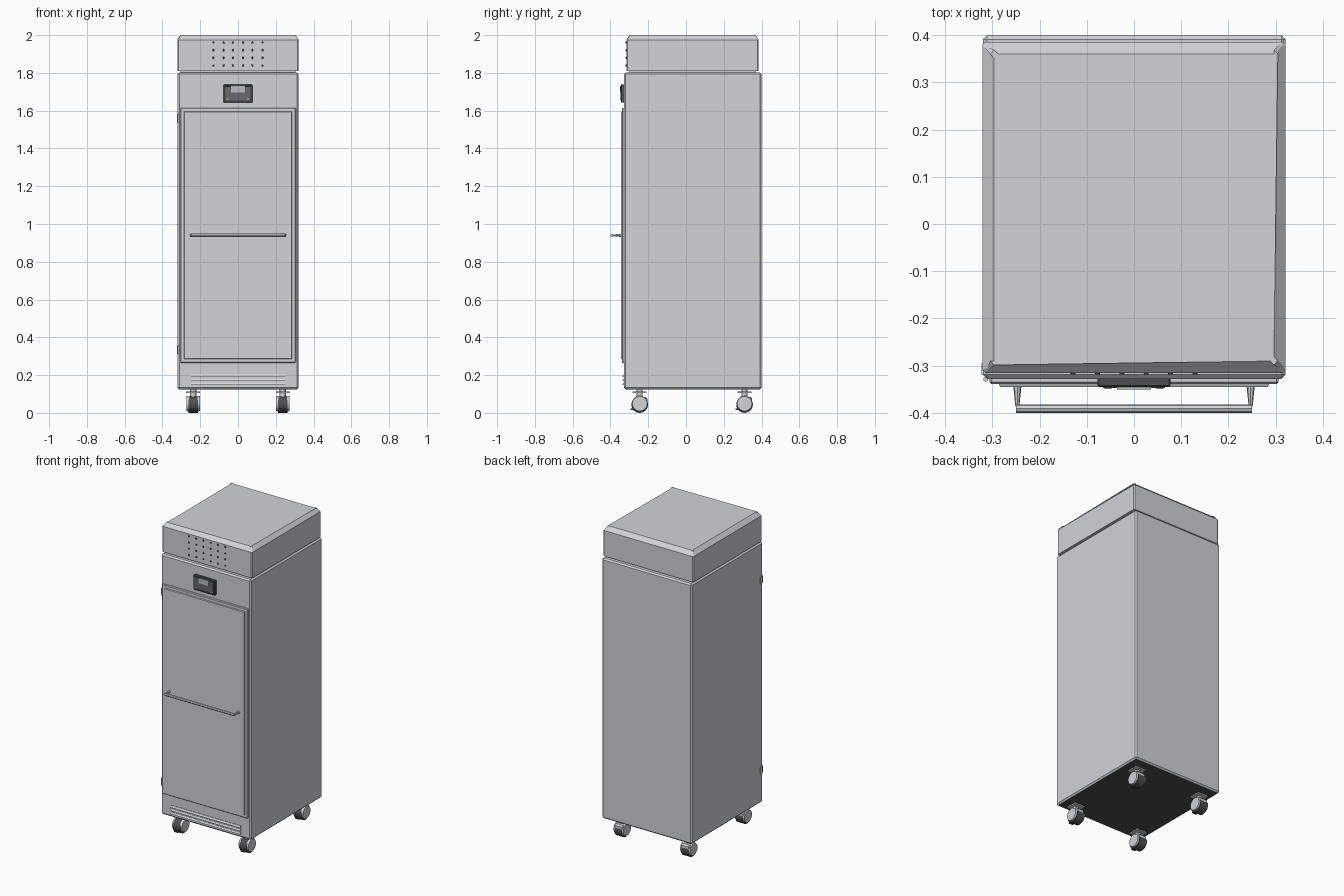
import bpy, bmesh, math
from mathutils import Matrix, Vector

cube = bpy.data.objects.get("Cube")
if cube:
    bpy.data.objects.remove(cube, do_unlink=True)


def material(name, r, g, b):
    m = bpy.data.materials.new(name)
    m.use_nodes = True
    m.diffuse_color = (r, g, b, 1)
    m.node_tree.nodes["Principled BSDF"].inputs["Base Color"].default_value = (r, g, b, 1)
    return m


STEEL = material("brushed steel", 0.64, 0.655, 0.675)
PANEL = material("panel grey", 0.14, 0.14, 0.145)
DARK = material("dark plastic", 0.075, 0.077, 0.08)
SCREEN = material("screen grey", 0.48, 0.49, 0.5)


def finish(name, bm, mat, smooth=False):
    mesh = bpy.data.meshes.new(name)
    bm.to_mesh(mesh)
    bm.free()
    mesh.materials.append(mat)
    ob = bpy.data.objects.new(name, mesh)
    bpy.context.collection.objects.link(ob)
    if smooth:
        bpy.ops.object.select_all(action='DESELECT')
        ob.select_set(True)
        bpy.context.view_layer.objects.active = ob
        bpy.ops.object.shade_smooth_by_angle(angle=math.radians(40))
    return ob


def box(name, x, y, z, mat, bevel=0.0):
    """Box from (min, max) pairs, with optional chamfered edges."""
    bm = bmesh.new()
    bmesh.ops.create_cube(bm, size=1)
    for v in bm.verts:
        v.co = [r[0] if c < 0 else r[1] for c, r in zip(v.co, (x, y, z))]
    if bevel:
        bmesh.ops.bevel(bm, geom=bm.edges[:], offset=bevel, segments=1, affect='EDGES')
    return finish(name, bm, mat)


def rod(name, a, b, r1, r2, mat, sides=16):
    """Cylinder or cone between two points."""
    a, b = Vector(a), Vector(b)
    d = b - a
    bm = bmesh.new()
    turn = d.to_track_quat('Z', 'Y').to_matrix().to_4x4()
    bmesh.ops.create_cone(bm, cap_ends=True, segments=sides, radius1=r1, radius2=r2,
                          depth=d.length, matrix=Matrix.Translation((a + b) / 2) @ turn)
    return finish(name, bm, mat, sides > 8)


def inset_front(ob, steps):
    """Inset the front face repeatedly; each step is (thickness, forward push)."""
    bm = bmesh.new()
    bm.from_mesh(ob.data)
    bm.normal_update()
    face = min(bm.faces, key=lambda f: f.calc_center_median().y)
    for width, push in steps:
        bmesh.ops.inset_region(bm, faces=[face], thickness=width, depth=0)
        for v in face.verts:
            v.co.y -= push
    bm.to_mesh(ob.data)
    bm.free()


# Cabinet with a dark underside
body = box("cabinet_body", (-0.32, 0.321), (-0.328, 0.4), (0.125, 1.802), STEEL, 0.009)
body.data.materials.append(DARK)
for p in body.data.polygons:
    if p.normal.z < -0.9:
        p.material_index = 1

# Top housing: recessed neck and cap with chamfered upper rim
box("housing_neck", (-0.305, 0.305), (-0.3, 0.37), (1.79, 1.82), STEEL)
bm = bmesh.new()
bmesh.ops.create_cube(bm, size=1)
for v in bm.verts:
    v.co = (0.642 * v.co.x, 0.035 + 0.7 * v.co.y, 1.905 + 0.19 * v.co.z)
uprights = [e for e in bm.edges if abs(e.verts[0].co.z - e.verts[1].co.z) > 0.1]
bmesh.ops.bevel(bm, geom=uprights, offset=0.006, segments=1, affect='EDGES')
rim = [e for e in bm.edges if all(v.co.z > 1.99 for v in e.verts)]
bmesh.ops.bevel(bm, geom=rim, offset=0.025, segments=1, affect='EDGES')
finish("top_housing", bm, STEEL)

# Vent studs on the housing front
for col in range(6):
    for row in range(4):
        x, z = -0.129 + col * 0.0516, 1.84 + row * 0.04
        rod("vent_stud", (x, -0.312, z), (x, -0.319, z), 0.0065, 0.005, DARK, 10)

# Door with a raised centre panel
door = box("door", (-0.306, 0.306), (-0.339, -0.322), (0.265, 1.615), STEEL, 0.004)
inset_front(door, [(0.022, 0), (0.004, 0.006)])

# Door handle
rod("handle_bar", (-0.25, -0.391, 0.94), (0.25, -0.391, 0.94), 0.009, 0.009, STEEL, 8)
for s in (-1, 1):
    rod("handle_post", (s * 0.247, -0.34, 0.94), (s * 0.247, -0.388, 0.94), 0.009, 0.004, STEEL, 8)

# Hinges
for z in (0.335, 1.56):
    box("hinge_leaf", (-0.323, -0.305), (-0.32, -0.295), (z - 0.022, z + 0.022), STEEL)
    rod("hinge_pin", (-0.314, -0.329, z - 0.022), (-0.314, -0.329, z + 0.022),
        0.005, 0.005, STEEL, 12)

# Control display with a dark frame and a lighter raised centre
display = box("control_panel", (-0.077, 0.077), (-0.345, -0.325), (1.643, 1.738), DARK, 0.003)
inset_front(display, [(0.006, 0), (0.003, -0.003)])
box("panel_face", (-0.066, 0.066), (-0.347, -0.341), (1.654, 1.727), PANEL)
box("display_screen", (-0.036, 0.036), (-0.35, -0.344), (1.697, 1.73), SCREEN)
for x in (-0.055, 0.055):
    box("panel_button", (x - 0.007, x + 0.007), (-0.349, -0.344), (1.658, 1.664), SCREEN)

# Lower louvres
for i in range(3):
    z = 0.148 + i * 0.021
    slat = box("louvre_slat", (-0.25, 0.25), (-0.337, -0.325), (z, z + 0.012), STEEL)
    for v in slat.data.vertices:
        if v.co.y < -0.33 and v.co.z > z + 0.006:
            v.co.y += 0.006

# Casters: plate, stem, wheel, round side cheeks, rear cover and brake pedal
for x in (-0.237, 0.237):
    for y in (-0.245, 0.31):
        box("caster_plate", (x - 0.037, x + 0.037), (y - 0.037, y + 0.037), (0.106, 0.114), STEEL)
        rod("caster_stem", (x, y, 0.08), (x, y, 0.128), 0.016, 0.016, STEEL)
        box("caster_cover", (x - 0.034, x + 0.034), (y + 0.002, y + 0.04), (0.02, 0.085),
            STEEL, 0.009)
        rod("caster_wheel", (x - 0.026, y, 0.044), (x + 0.026, y, 0.044), 0.044, 0.044, DARK, 24)
        for s in (-1, 1):
            rod("caster_cheek", (x + s * 0.022, y, 0.049), (x + s * 0.035, y, 0.049),
                0.042, 0.039, STEEL, 24)
        box("brake_pedal", (x - 0.015, x + 0.015), (y - 0.048, y - 0.02), (0.015, 0.022), DARK)
